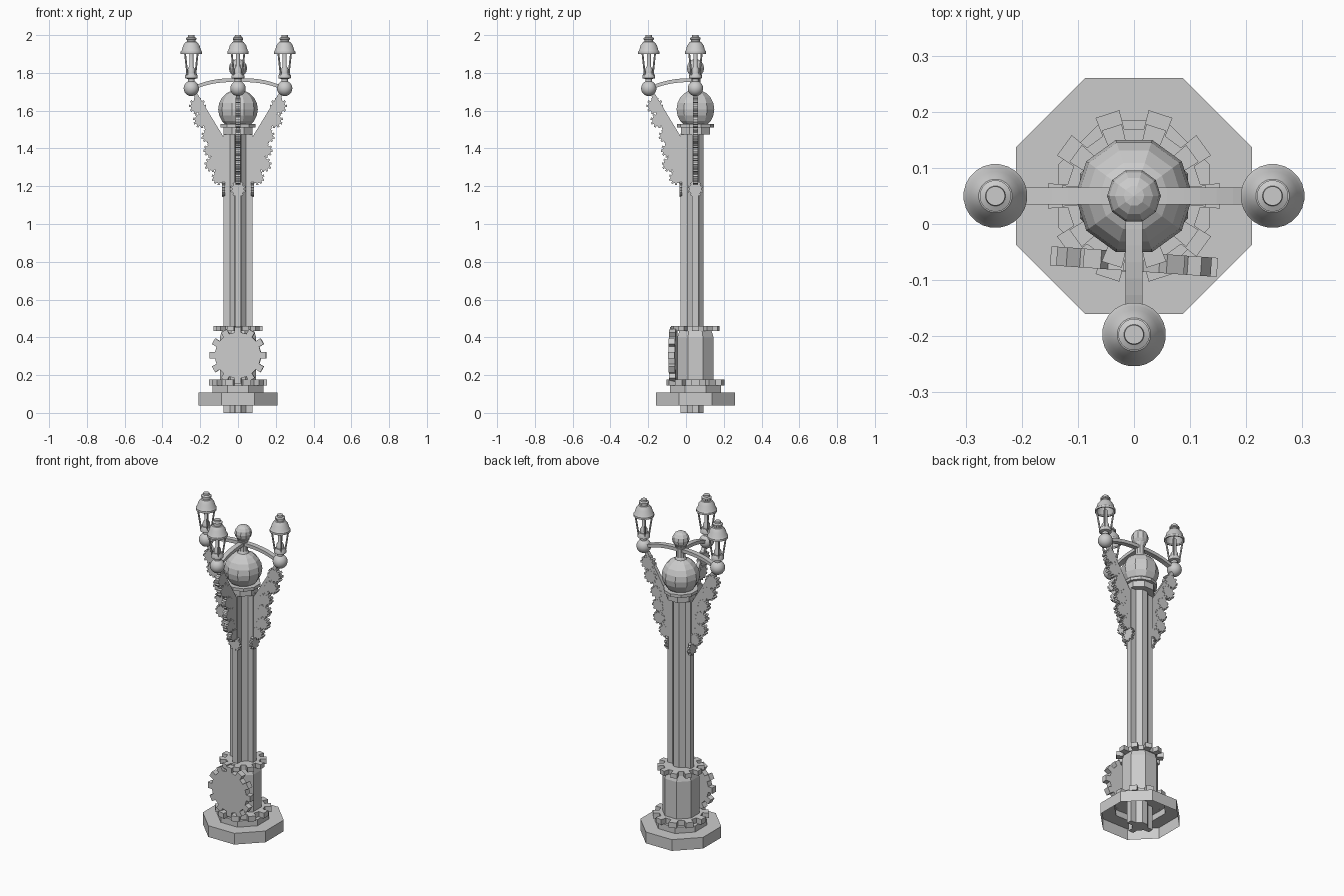
import bpy, bmesh, math
from mathutils import Matrix, Vector

if "Cube" in bpy.data.objects:
    bpy.data.objects.remove(bpy.data.objects["Cube"])

CY = 0.05                      # the post axis sits behind the origin
AXIS = Matrix.Translation((0, CY, 0))
K8 = 1 / math.cos(math.pi / 8)  # octagon half-width to corner radius


def finish(name, bm, mat=AXIS, smooth=False):
    bmesh.ops.remove_doubles(bm, verts=bm.verts, dist=1e-5)
    bmesh.ops.recalc_face_normals(bm, faces=bm.faces)
    me = bpy.data.meshes.new(name)
    bm.to_mesh(me)
    bm.free()
    ob = bpy.data.objects.new(name, me)
    bpy.context.collection.objects.link(ob)
    ob.matrix_world = mat
    if smooth:
        bpy.ops.object.select_all(action='DESELECT')
        ob.select_set(True)
        bpy.context.view_layer.objects.active = ob
        bpy.ops.object.shade_smooth_by_angle(angle=math.radians(35))
    return ob


def lathe(name, profile, n, mat=AXIS, phase=0.5, smooth=False):
    bm = bmesh.new()
    rings = []
    for r, z in profile:
        rings.append([bm.verts.new((r * math.cos(2 * math.pi * (i + phase) / n),
                                    r * math.sin(2 * math.pi * (i + phase) / n), z))
                      for i in range(n)] if r > 0 else [bm.verts.new((0, 0, z))] * n)
    for a, b in zip(rings, rings[1:]):
        for i in range(n):
            j = (i + 1) % n
            vs = list(dict.fromkeys((a[i], a[j], b[j], b[i])))
            if len(vs) > 2:
                bm.faces.new(vs)
    return finish(name, bm, mat, smooth)


def plate(name, outline, depth, mat=AXIS):
    # outline in local xy, extruded evenly along z
    bm = bmesh.new()
    f = bm.faces.new([bm.verts.new((x, y, -depth / 2)) for x, y in outline])
    ext = bmesh.ops.extrude_face_region(bm, geom=[f], use_keep_orig=True)
    bmesh.ops.translate(bm, vec=(0, 0, depth),
                        verts=[v for v in ext['geom'] if isinstance(v, bmesh.types.BMVert)])
    return finish(name, bm, mat)


def gear(name, n, root, tip, depth, mat, phase=0.0):
    pts = []
    for i in range(n):
        for off, r in ((-0.27, root), (-0.23, tip), (0.23, tip), (0.27, root)):
            a = 2 * math.pi * (i + off + phase) / n
            pts.append((r * math.cos(a), r * math.sin(a)))
    return plate(name, pts, depth, mat)


def ball(r, z, rings):
    return [(r * math.sin(math.pi * i / rings), z - r * math.cos(math.pi * i / rings))
            for i in range(rings + 1)]


def rod(name, a, b, r, mat):
    a, b = Vector(a), Vector(b)
    d = b - a
    m = mat @ Matrix.Translation(a) @ d.to_track_quat('Z', 'Y').to_matrix().to_4x4()
    lathe(name, [(0, 0), (r, 0), (r, d.length), (0, d.length)], 6, m)


# stepped octagonal base, open underneath
lathe("base", [(0.21 * K8, 0.04), (0.21 * K8, 0.108), (0.135 * K8, 0.108),
               (0.135 * K8, 0.145), (0, 0.145)], 8)
# pedestal with gear collars
gear("lower_collar", 10, 0.12, 0.155, 0.032, AXIS @ Matrix.Translation((0, 0, 0.16)), 0.0)
lathe("pedestal", [(0, 0.145), (0.096 * K8, 0.145), (0.096 * K8, 0.40),
                   (0.085 * K8, 0.435), (0, 0.435)], 8)
gear("upper_collar", 10, 0.095, 0.13, 0.028, AXIS @ Matrix.Translation((0, 0, 0.447)), 0.0)
# large gear on the front
gear("front_gear", 12, 0.122, 0.15, 0.034,
     Matrix.Translation((0, -0.067, 0.305)) @ Matrix.Rotation(math.radians(-4), 4, 'Z')
     @ Matrix.Rotation(math.pi / 2, 4, 'X'))
# post
lathe("post_core", [(0, 0), (0.043 * K8, 0), (0.043 * K8, 1.48), (0, 1.48)], 8)
lathe("post_cap", [(0, 1.475), (0.077 * K8, 1.475), (0.077 * K8, 1.515), (0, 1.515)], 8)
# globe, neck and finial ball
lathe("globe_seat", [(0, 1.512), (0.098, 1.512), (0.098, 1.53), (0, 1.53)], 10)
lathe("globe", ball(0.105, 1.607, 10), 10, phase=0)
lathe("finial_neck", [(0.04, 1.69), (0.026, 1.72), (0.026, 1.77), (0.035, 1.79), (0, 1.79)], 10)
lathe("finial_ball", ball(0.048, 1.825, 8), 10, phase=0)

UP = Matrix.Rotation(math.pi / 2, 4, 'X')   # plate xy becomes radial / height
# three arms: right, left and front
for side, ang in (("right", 0), ("left", math.pi), ("front", -math.pi / 2)):
    M = AXIS @ Matrix.Rotation(ang, 4, 'Z')
    # rib running up the post
    plate(side + "_rib", [(0.03, 0), (0.078, 0), (0.078, 1.48), (0.03, 1.48)], 0.034, M @ UP)
    # curved bracket
    plate(side + "_bracket", [(0.07, 1.2), (0.106, 1.25), (0.138, 1.32), (0.15, 1.40),
                              (0.175, 1.50), (0.205, 1.60), (0.237, 1.69), (0.215, 1.69),
                              (0.14, 1.565), (0.07, 1.45)], 0.022, M @ UP)
    # gears along the bracket's outer edge
    for i, (x, z, r) in enumerate(((0.215, 1.625, 0.045), (0.195, 1.55, 0.043),
                                   (0.157, 1.465, 0.038), (0.143, 1.39, 0.04),
                                   (0.138, 1.315, 0.04), (0.102, 1.245, 0.038))):
        gear(f"{side}_edge_gear_{i}", 10, r * 0.78, r, 0.026,
             M @ Matrix.Translation((x, 0, z)) @ UP, 0.3 * i)
    gear(side + "_foot_gear", 10, 0.033, 0.042, 0.014,
         M @ Matrix.Translation((0.077, 0, 1.185)) @ Matrix.Rotation(math.pi / 2, 4, 'Y'))
    # bowed brace from the lamp to the finial neck
    top = [(0.235 * i / 8, 1.772 - 0.042 * (i / 8) ** 2.6) for i in range(9)]
    plate(side + "_brace", top + [(x, z - 0.02) for x, z in reversed(top)], 0.03, M @ UP)
    # lamp: ball, cup, four posts, bulb tube, hood
    L = M @ Matrix.Translation((0.247, 0, 0))
    lathe(side + "_lamp_ball", ball(0.041, 1.718, 12), 24, L, smooth=True)
    lathe(side + "_lamp_cup", [(0, 1.75), (0.018, 1.75), (0.018, 1.768), (0.034, 1.772),
                               (0.034, 1.785), (0.026, 1.80), (0, 1.80)], 24, L, smooth=True)
    for k in range(4):
        c, s = math.cos(math.pi * (k / 2 + 0.25)), math.sin(math.pi * (k / 2 + 0.25))
        rod(f"{side}_lamp_post_{k}", (0.029 * c, 0.029 * s, 1.785),
            (0.048 * c, 0.048 * s, 1.91), 0.005, L)
    lathe(side + "_lamp_tube", [(0.02, 1.795), (0.02, 1.82), (0.011, 1.835), (0.011, 1.91),
                                (0, 1.91)], 16, L, smooth=True)
    lathe(side + "_lamp_hood", [(0.05, 1.90), (0.057, 1.90), (0.057, 1.912), (0.051, 1.92),
                                (0.044, 1.945), (0.03, 1.964), (0.023, 1.966), (0.023, 1.974),
                                (0.028, 1.977), (0.028, 1.985), (0.018, 1.99), (0.017, 2.0),
                                (0, 2.0)], 24, L, smooth=True)
